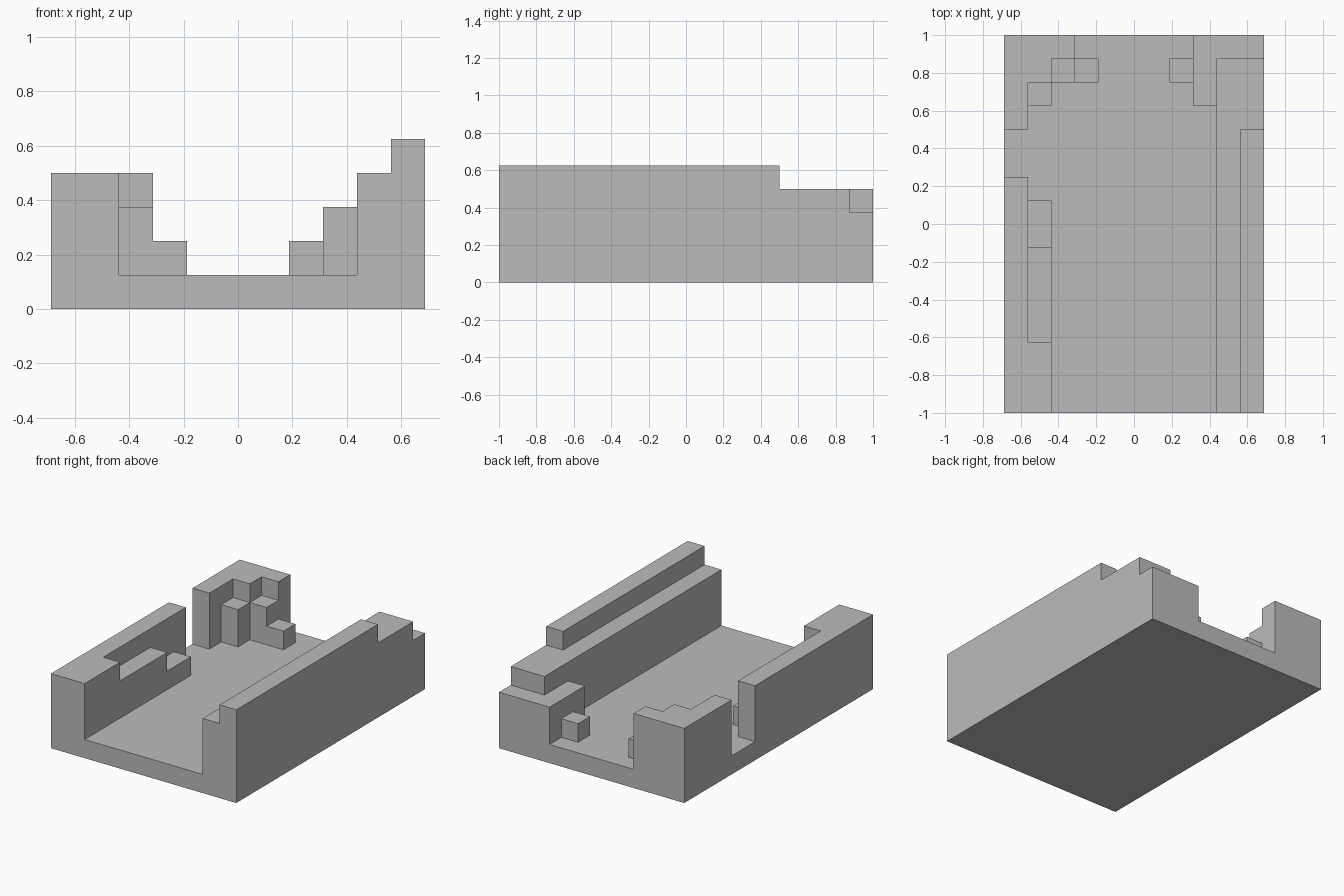
import bpy
import bmesh
from mathutils import Vector

UNIT = 0.125            # edge of one building block
COLS, ROWS = 11, 16     # plan size in blocks
ORIGIN = Vector((-COLS * UNIT / 2, -ROWS * UNIT / 2, 0))

cube = bpy.data.objects.get("Cube")
if cube:
    bpy.data.objects.remove(cube, do_unlink=True)

GREY = (0.5, 0.5, 0.5, 1)
stone = bpy.data.materials.new("grey_stone")
stone.use_nodes = True
stone.diffuse_color = GREY
stone.node_tree.nodes["Principled BSDF"].inputs["Base Color"].default_value = GREY


def block_part(name, base, *slabs):
    """Fuse slabs (columns, rows, top level) into one clean stepped solid."""
    filled = {(i, j, k) for cols, rows, top in slabs
              for i in range(*cols) for j in range(*rows) for k in range(base, top)}
    bm = bmesh.new()
    for cell in filled:
        centre = Vector(cell) + Vector((0.5, 0.5, 0.5))
        for axis in range(3):
            for sign in (-1, 1):
                n = Vector((0, 0, 0))
                n[axis] = sign
                if tuple(int(c + d) for c, d in zip(cell, n)) in filled:
                    continue
                u = Vector((0, 0, 0))
                u[(axis + 1) % 3] = 0.5
                v = n.cross(u)
                face = centre + n / 2
                corners = (face - u - v, face + u - v, face + u + v, face - u + v)
                bm.faces.new([bm.verts.new(ORIGIN + c * UNIT) for c in corners])
    bmesh.ops.remove_doubles(bm, verts=bm.verts, dist=UNIT / 100)
    bmesh.ops.dissolve_limit(bm, angle_limit=0.01, verts=bm.verts, edges=bm.edges)
    bmesh.ops.recalc_face_normals(bm, faces=bm.faces)
    mesh = bpy.data.meshes.new(name)
    bm.to_mesh(mesh)
    bm.free()
    mesh.materials.append(stone)
    obj = bpy.data.objects.new(name, mesh)
    bpy.context.collection.objects.link(obj)
    return obj


# Floor slab
block_part("floor", 0, ((0, COLS), (0, ROWS), 1))

# Broken wall on the -x side, its inner layer stepping down towards the gap
block_part("right_wall", 1,
           ((0, 1), (0, 10), 4),
           ((1, 2), (0, 3), 4),
           ((1, 2), (3, 7), 3),
           ((1, 2), (7, 9), 2))

# Free-standing back corner beyond the gap, with lower inner steps
block_part("back_right_corner", 1,
           ((0, 1), (12, 16), 4),
           ((1, 2), (14, 16), 4),
           ((2, 3), (15, 16), 4),
           ((1, 2), (13, 14), 3),
           ((2, 3), (14, 15), 3))

# Long stepped wall on the +x side
block_part("left_wall", 1,
           ((10, 11), (0, 12), 5),
           ((9, 11), (0, 15), 4),
           ((9, 11), (15, 16), 3),
           ((8, 9), (13, 16), 3))

# Single blocks at the foot of each back corner
for name, col in (("right_rubble_block", 3), ("left_rubble_block", 7)):
    block_part(name, 1, ((col, col + 1), (14, 15), 2))
